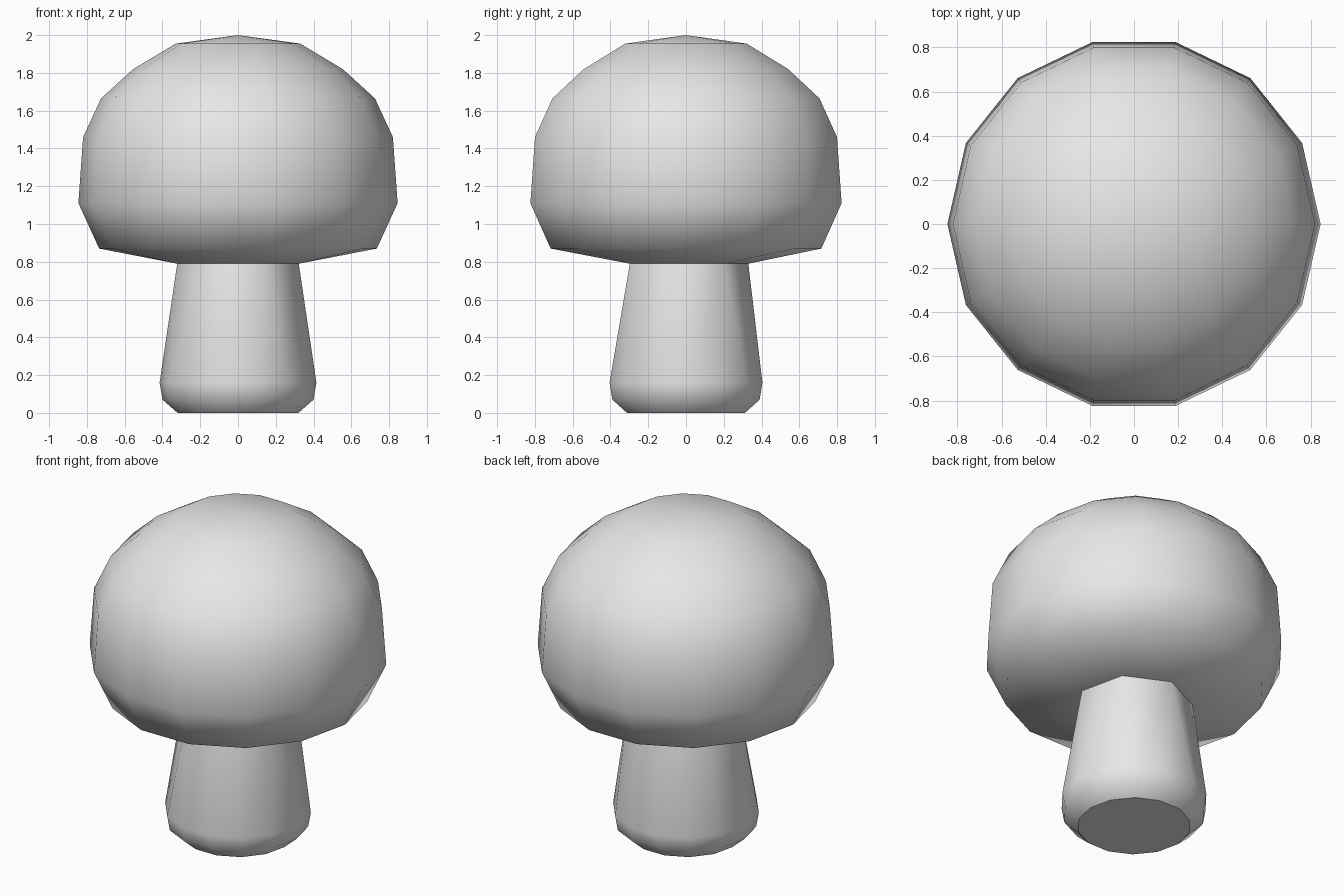
import bpy, bmesh, math

cube = bpy.data.objects.get("Cube")
if cube:
    bpy.data.objects.remove(cube, do_unlink=True)

SIDES = 14

# One plain grey for the whole mushroom
grey = bpy.data.materials.new("plain grey")
grey.use_nodes = True
grey.diffuse_color = (0.8, 0.8, 0.8, 1)
grey.node_tree.nodes["Principled BSDF"].inputs["Base Color"].default_value = (0.8, 0.8, 0.8, 1)


def ring(bm, radius, z, count=SIDES, start=0.0):
    step = 2 * math.pi / count
    return [bm.verts.new((radius * math.cos(start + i * step),
                          radius * math.sin(start + i * step), z)) for i in range(count)]


def bridge(bm, a, b):
    n = len(a)
    for i in range(n):
        k = (i + 1) % n
        bm.faces.new((a[i], a[k], b[k], b[i]))


def bridge_neck(bm, wide, neck):
    # Each neck corner sits over the middle of every second edge of the wide ring
    n, m = len(wide), len(neck)
    for j in range(m):
        a, b, c = (wide[(2 * j + k) % n] for k in (3, 4, 5))
        bm.faces.new((a, b, neck[j]))
        bm.faces.new((b, c, neck[(j + 1) % m], neck[j]))


def finish(bm, name):
    bmesh.ops.recalc_face_normals(bm, faces=bm.faces[:])
    mesh = bpy.data.meshes.new(name)
    bm.to_mesh(mesh)
    bm.free()
    mesh.materials.append(grey)
    obj = bpy.data.objects.new(name, mesh)
    bpy.context.collection.objects.link(obj)
    return obj


def neck_ring(bm):
    return ring(bm, 0.33, 0.79, SIDES // 2, math.pi / 2)


# Stem: rounded foot tapering to a seven-sided neck
bm = bmesh.new()
rings = [ring(bm, r, z) for r, z in ((0.32, 0.0), (0.40, 0.07), (0.415, 0.16))]
for low, high in zip(rings, rings[1:]):
    bridge(bm, low, high)
bridge_neck(bm, rings[-1], neck_ring(bm))
for f in bm.faces:
    f.smooth = True
# Flat sole with a crisp rim
sole = bm.faces.new(rings[0][::-1])
for e in sole.edges:
    e.smooth = False
finish(bm, "stem")

# Cap: shallow underside, bulging rim and domed top
bm = bmesh.new()
profile = ((0.735, 0.87), (0.845, 1.11), (0.82, 1.46),
           (0.725, 1.665), (0.555, 1.82), (0.33, 1.955))
rings = [ring(bm, r, z) for r, z in profile]
for low, high in zip(rings, rings[1:]):
    bridge(bm, low, high)
bridge_neck(bm, rings[0], neck_ring(bm))
tip = bm.verts.new((0, 0, 2))
for i in range(SIDES):
    bm.faces.new((rings[-1][i], rings[-1][(i + 1) % SIDES], tip))
for f in bm.faces:
    f.smooth = True
finish(bm, "cap")
